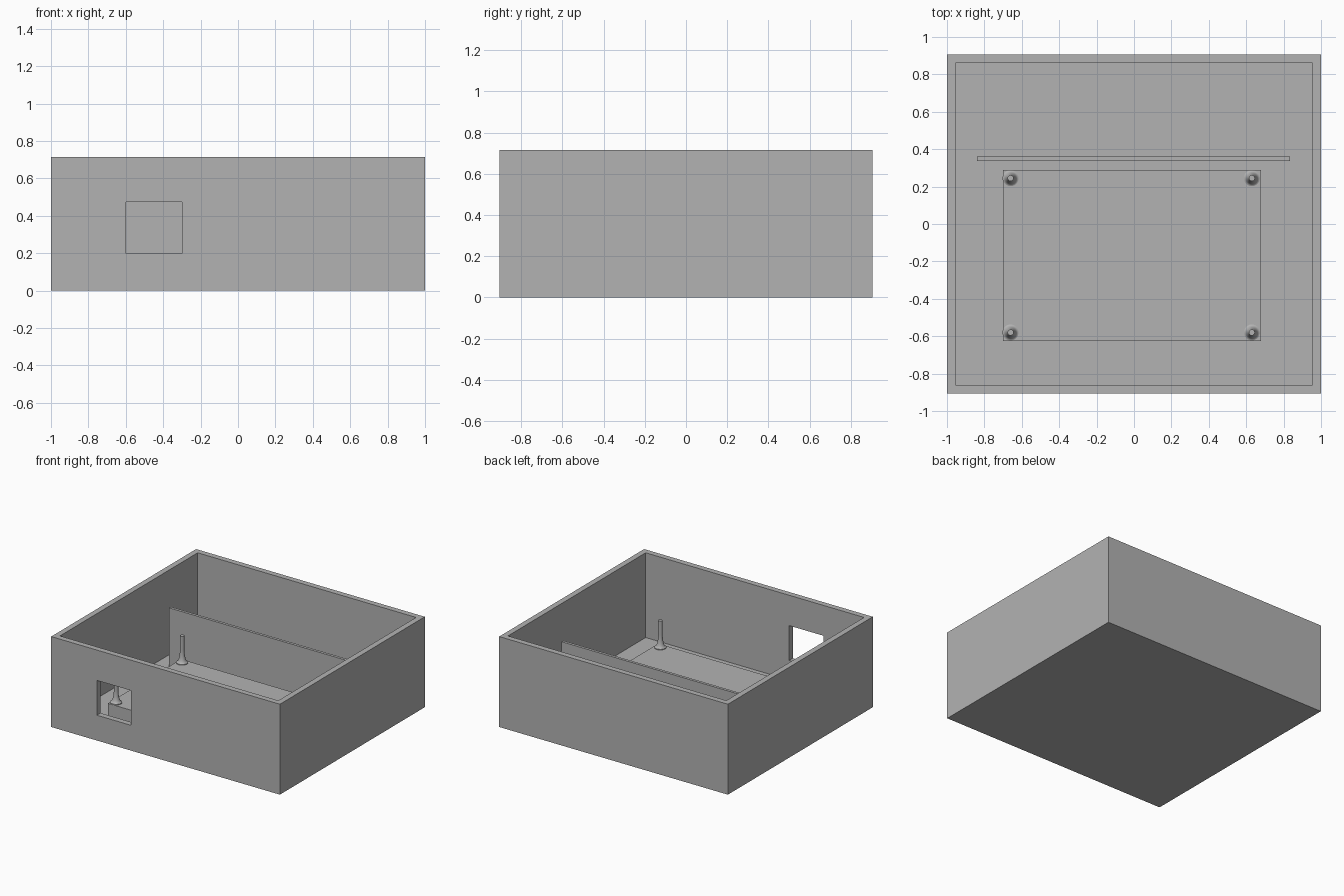
import bpy, bmesh, math

cube = bpy.data.objects.get("Cube")
if cube:
    bpy.data.objects.remove(cube, do_unlink=True)

grey = bpy.data.materials.new("plain_grey")
grey.use_nodes = True
colour = (0.45, 0.45, 0.45, 1)
grey.diffuse_color = colour
grey.node_tree.nodes["Principled BSDF"].inputs["Base Color"].default_value = colour


def add_object(name, bm):
    bmesh.ops.recalc_face_normals(bm, faces=bm.faces)
    mesh = bpy.data.meshes.new(name)
    bm.to_mesh(mesh)
    bm.free()
    mesh.materials.append(grey)
    obj = bpy.data.objects.new(name, mesh)
    bpy.context.collection.objects.link(obj)
    return obj


def box(name, x, y, z):
    """Box from (min, max) ranges on each axis."""
    bm = bmesh.new()
    bmesh.ops.create_cube(bm, size=1)
    for v in bm.verts:
        v.co = [r[0] + (c + 0.5) * (r[1] - r[0]) for c, r in zip(v.co, (x, y, z))]
    return add_object(name, bm)


def cut(target, cutter):
    mod = target.modifiers.new("cut", 'BOOLEAN')
    mod.operation = 'DIFFERENCE'
    mod.solver = 'EXACT'
    mod.object = cutter
    bpy.context.view_layer.objects.active = target
    bpy.ops.object.modifier_apply(modifier=mod.name)
    bpy.data.objects.remove(cutter, do_unlink=True)


FLOOR, DECK, TOP = 0.045, 0.16, 0.715

# Open tray with a square window through the front wall
tray = box("tray", (-1, 1), (-0.905, 0.905), (0, TOP))
cut(tray, box("cavity_cutter", (-0.955, 0.955), (-0.86, 0.86), (FLOOR, 1)))
cut(tray, box("window_cutter", (-0.6, -0.3), (-1, -0.8), (0.2, 0.475)))

# Raised platform and thin partition standing on the floor
box("platform", (-0.7, 0.68), (-0.625, 0.29), (FLOOR, DECK))
box("partition", (-0.84, 0.835), (0.338, 0.36), (FLOOR, 0.51))


def post(name, x, y):
    """Slim post with a concave flared foot, turned from a profile."""
    foot, stem, flare, height, steps = 0.043, 0.016, 0.1, 0.215, 8
    rings = [(foot, 0), (foot, 0.006)]
    for i in range(1, steps + 1):
        a = i / steps * math.pi / 2
        rings.append((foot - (foot - stem) * math.sin(a),
                      0.006 + flare * (1 - math.cos(a))))
    rings.append((stem, height))
    profile = [(0, 0)] + rings + [(0, height)]
    bm = bmesh.new()
    verts = [bm.verts.new((r, 0, z)) for r, z in profile]
    edges = [bm.edges.new(pair) for pair in zip(verts, verts[1:])]
    bmesh.ops.spin(bm, geom=verts + edges, cent=(0, 0, 0), axis=(0, 0, 1),
                   angle=math.tau, steps=32)
    bmesh.ops.remove_doubles(bm, verts=bm.verts, dist=1e-4)
    obj = add_object(name, bm)
    obj.location = (x, y, DECK)
    bpy.ops.object.select_all(action='DESELECT')
    obj.select_set(True)
    bpy.context.view_layer.objects.active = obj
    bpy.ops.object.shade_smooth_by_angle(angle=math.radians(35))


# Four posts at the platform corners
for side, x in (("right", -0.66), ("left", 0.63)):
    for end, y in (("front", -0.58), ("back", 0.245)):
        post(f"{end}_{side}_post", x, y)
